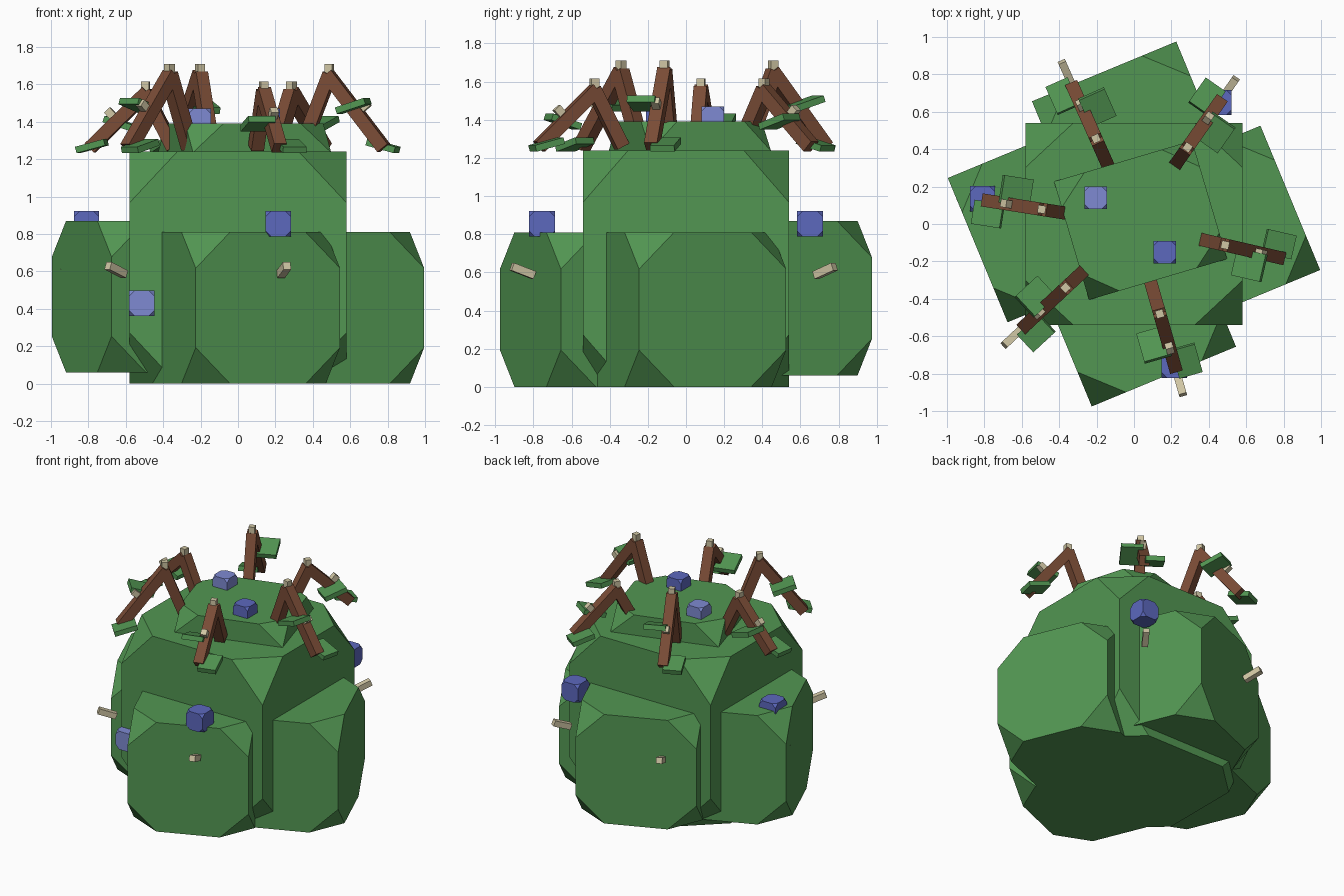
import bpy, bmesh, math
from mathutils import Matrix, Vector

if "Cube" in bpy.data.objects:
    bpy.data.objects.remove(bpy.data.objects["Cube"])


def material(name, rgb):
    m = bpy.data.materials.new(name)
    lin = [((c / 255 + 0.055) / 1.055) ** 2.4 for c in rgb]
    m.diffuse_color = (*lin, 1)
    m.use_nodes = True
    m.node_tree.nodes["Principled BSDF"].inputs["Base Color"].default_value = m.diffuse_color
    return m


GREEN = material("leaf green", (82, 150, 82))
DARK_BLUE = material("berry blue", (92, 104, 190))
LIGHT_BLUE = material("pale berry blue", (126, 138, 210))
WOOD = material("bark brown", (122, 76, 54))
BEIGE = material("pale twig", (208, 198, 164))


def block(name, loc, size, mat, rot=None, cut=0.0):
    """Box with optional truncated corners (cut = fraction of the edge)."""
    bm = bmesh.new()
    bmesh.ops.create_cube(bm, size=1)
    if cut:
        bmesh.ops.bevel(bm, geom=bm.verts[:], offset=cut, segments=1,
                        affect='VERTICES', offset_type='OFFSET')
    rot = rot.to_4x4() if rot else Matrix.Identity(4)
    bm.transform(Matrix.Translation(loc) @ rot @ Matrix.Diagonal((*size, 1)))
    bmesh.ops.recalc_face_normals(bm, faces=bm.faces)
    me = bpy.data.meshes.new(name)
    bm.to_mesh(me)
    bm.free()
    me.materials.append(mat)
    ob = bpy.data.objects.new(name, me)
    bpy.context.collection.objects.link(ob)
    return ob


def spin(deg):
    return Matrix.Rotation(math.radians(deg), 3, 'Z')


def beam(name, a, b, width, side, mat):
    """Square bar from a to b, kept level along the side vector."""
    a, b = Vector(a), Vector(b)
    d = (b - a).normalized()
    n = side.cross(d)
    rot = Matrix((d, side, n)).transposed()
    return block(name, (a + b) / 2, ((b - a).length, width, width), mat, rot)


# Bush body: core, crown and four side lobes
block("bush_core", (0, 0, 0.62), (1.16, 1.08, 1.24), GREEN, cut=0.22)
block("bush_crown", (0.035, 0.02, 1.04), (0.77, 0.66, 0.70), GREEN, spin(16.5), 0.22)
for name, x, y, z in (("front", 0, -0.43, 0.405), ("right", 0.45, -0.02, 0.405),
                      ("back", 0, 0.43, 0.465), ("left", -0.45, 0.02, 0.465)):
    block(name + "_lobe", (x, y, z), (0.835, 0.835, 0.81), GREEN, spin(22.5), 0.238)

# Berries
berries = [(-0.205, 0.14, 1.41, LIGHT_BLUE), (0.165, -0.15, 1.41, DARK_BLUE),
           (0.215, -0.755, 0.855, DARK_BLUE), (-0.81, 0.135, 0.855, DARK_BLUE),
           (0.455, 0.65, 0.855, DARK_BLUE), (-0.515, -0.54, 0.43, LIGHT_BLUE)]
for i, (x, y, z, m) in enumerate(berries):
    s = 0.12 if z > 1 else 0.135
    block(f"berry_{i + 1}", (x, y, z), (s, s, s), m, cut=0.22)

# Six arched branches, alternately tall and short, with twigs and leaves
for i, angle in enumerate((-74, -13, 55, 114, 171, 223)):
    r = spin(angle)
    side = r @ Vector((0, 1, 0))
    knee = 1.635 if i % 2 else 1.54

    def at(radius, z, t=0.0):
        return r @ Vector((radius, t, z))

    def tilt(deg):
        return r @ Matrix.Rotation(math.radians(deg), 3, 'Y')

    beam(f"branch_inner_{i}", at(0.35, 1.26), at(0.505, knee + 0.02), 0.07, side, WOOD)
    beam(f"branch_outer_{i}", at(0.49, knee + 0.02), at(0.80, 1.26), 0.07, side, WOOD)
    block(f"knee_twig_{i}", at(0.50, knee + 0.04), (0.042, 0.042, 0.07), BEIGE, r)
    mid = Vector((0.65, 0, (knee + 1.26) / 2))
    n = Vector((knee - 1.26, 0, 0.31)).normalized()
    beam(f"side_twig_{i}", r @ mid, r @ (mid + n * 0.085), 0.042, side, BEIGE)
    block(f"upper_leaf_{i}", at(0.65, knee - 0.15, -0.075), (0.165, 0.15, 0.035), GREEN, tilt(-18))
    block(f"foot_leaf_{i}", at(0.78, 1.27, 0.07), (0.16, 0.13, 0.035), GREEN, tilt(15))
    # Thin twig poking out of the body below each branch
    beam(f"body_twig_{i}", at(0.83, 0.585), at(0.95, 0.63), 0.042, side, BEIGE)
